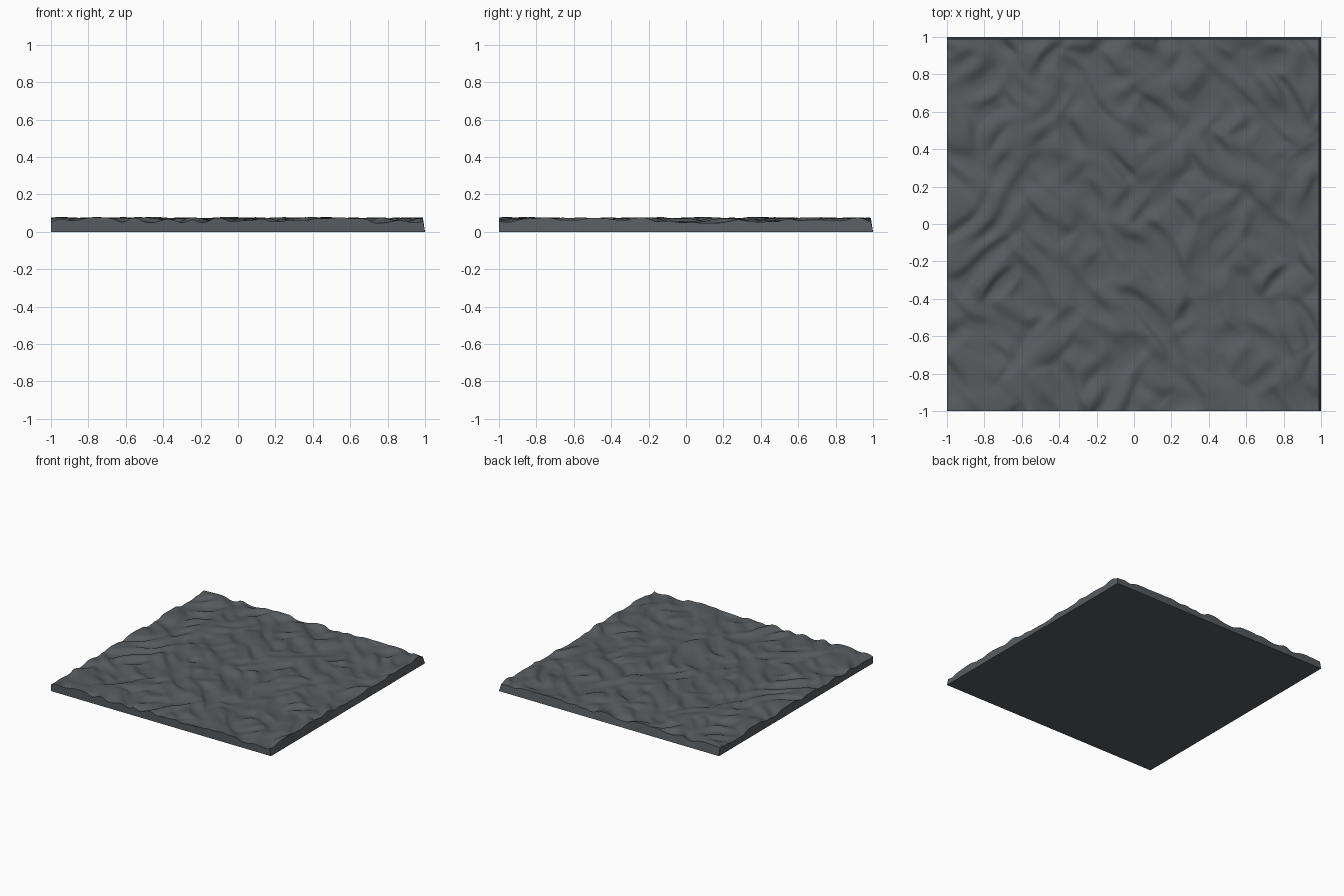
import bpy, bmesh, math
from mathutils import noise, Vector

if "Cube" in bpy.data.objects:
    bpy.data.objects.remove(bpy.data.objects["Cube"])

N = 210            # grid cells per side
BASE, AMP = 0.062, 0.017


def smooth(a, b, t):
    t = min(1, max(0, (t - a) / (b - a)))
    return t * t * (3 - 2 * t)


def ripple(across, along, seed):
    """Elongated ripples: soft on one side, steep on the other."""
    warp = 0.8 * noise.noise(Vector((across * 2.5, along * 3, seed + 9)))
    n = noise.noise(Vector((across * 11 + warp, along * 3.6, seed)))
    return math.tanh(2.6 * n)


def height(x, y):
    # two crossing diagonal ripple families, patchily blended
    u, v = (x + y) * 0.7071, (x - y) * 0.7071
    down = ripple(u, v, 1.3)
    up = ripple(v, u, 7.7)
    mask = smooth(-0.22, 0.22, noise.noise(Vector((x * 3.2, y * 3.2, 4.1))) - 0.06)
    h = down * (1 - mask) + up * mask
    h += 0.25 * noise.noise(Vector((x * 9, y * 9, 2.2)))
    return min(0.081, BASE + AMP * h)


# rippled top surface
bm = bmesh.new()
grid = []
for j in range(N + 1):
    row = []
    for i in range(N + 1):
        x, y = -1 + 2 * i / N, -1 + 2 * j / N
        # right and back rims lean inward slightly
        px = x - 0.012 * smooth(0.9, 1, x)
        py = y - 0.012 * smooth(0.9, 1, y)
        row.append(bm.verts.new((px, py, height(x, y))))
    grid.append(row)
for j in range(N):
    for i in range(N):
        bm.faces.new((grid[j][i], grid[j][i + 1], grid[j + 1][i + 1], grid[j + 1][i]))

# side walls and flat underside
rim = (grid[0][:-1] + [r[-1] for r in grid[:-1]]
       + grid[-1][:0:-1] + [r[0] for r in grid[:0:-1]])
foot = [bm.verts.new((-1 + 2 * round((v.co.x + 1) / 2 * N) / N if abs(v.co.x) < 0.9 else v.co.x,
                      v.co.y, 0)) for v in rim]
for f in foot:
    f.co.x = 1 if f.co.x > 0.987 else f.co.x
    f.co.y = 1 if f.co.y > 0.987 else f.co.y
for k in range(len(rim)):
    m = (k + 1) % len(rim)
    bm.faces.new((rim[m], rim[k], foot[k], foot[m]))
bm.faces.new(foot[::-1])
bmesh.ops.recalc_face_normals(bm, faces=bm.faces)

mesh = bpy.data.meshes.new("rippled_slab")
bm.to_mesh(mesh)
bm.free()
slab = bpy.data.objects.new("rippled_slab", mesh)
bpy.context.collection.objects.link(slab)

mat = bpy.data.materials.new("dark slate grey")
mat.diffuse_color = (0.095, 0.105, 0.115, 1)
mat.use_nodes = True
mat.node_tree.nodes["Principled BSDF"].inputs["Base Color"].default_value = mat.diffuse_color
mesh.materials.append(mat)

bpy.context.view_layer.objects.active = slab
slab.select_set(True)
bpy.ops.object.shade_smooth_by_angle(angle=math.radians(50))
